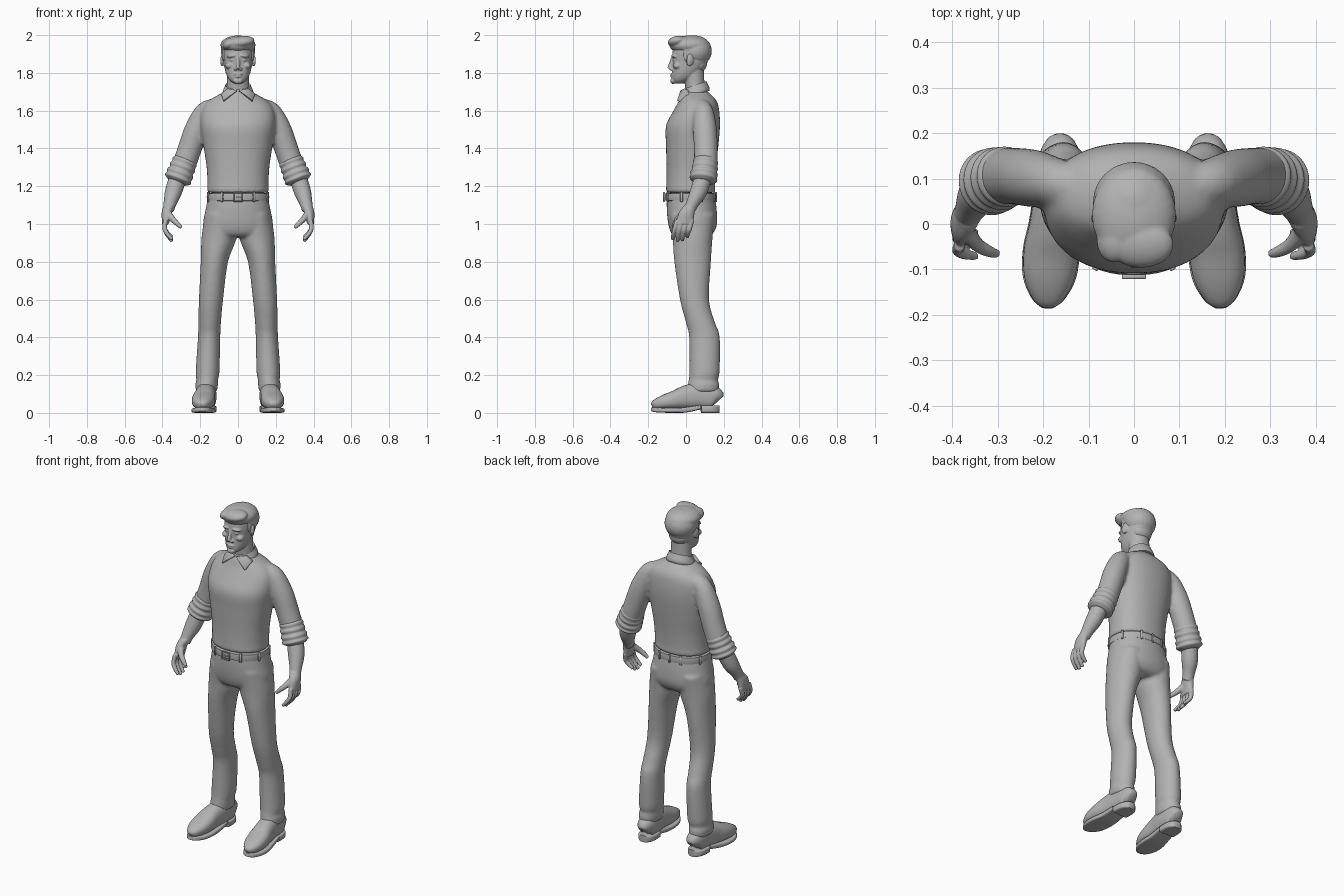
import bpy, bmesh
from math import cos, sin, pi, radians, copysign
from mathutils import Vector, Matrix, Euler

old = bpy.data.objects.get("Cube")
if old:
    bpy.data.objects.remove(old, do_unlink=True)

clay = bpy.data.materials.new("plain grey")
clay.use_nodes = True
grey = (0.45, 0.45, 0.45, 1)
clay.diffuse_color = grey
clay.node_tree.nodes["Principled BSDF"].inputs["Base Color"].default_value = grey


def spline(rows, steps):
    """Smoothly interpolate between key rows."""
    result = []
    for i in range(len(rows) - 1):
        before, start, end, after = (rows[max(i - 1, 0)], rows[i], rows[i + 1],
                                     rows[min(i + 2, len(rows) - 1)])
        for k in range(steps):
            t = k / steps
            result.append([b + t * (c - a + t * (2 * a - 5 * b + 4 * c - d + t * (3 * (b - c) + d - a))) / 2
                           for a, b, c, d in zip(before, start, end, after)])
    return result + [list(rows[-1])]


def loft(bm, rows, upright=False, side=1, power=2.0, sides=32, steps=4):
    """Skin over ellipse rows of (x, y, z, radius, other radius)."""
    rows = spline(rows, steps)
    centres = [Vector(r[:3]) for r in rows]
    whole = (centres[-1] - centres[0]).normalized()
    ref = Vector((1, 0, 0)) if abs(whole.y) > 0.7 else Vector((0, 1, 0))
    rings = []
    for i, (row, centre) in enumerate(zip(rows, centres)):
        if upright:
            a, b = Vector((1, 0, 0)), Vector((0, 1, 0))
        else:
            t = (centres[min(i + 1, len(rows) - 1)] - centres[max(i - 1, 0)]).normalized()
            a = (ref - t * ref.dot(t)).normalized()
            b = t.cross(a)
        ring = []
        for k in range(sides):
            c, s = cos(2 * pi * k / sides), sin(2 * pi * k / sides)
            c, s = (copysign(abs(v) ** (2 / power), v) for v in (c, s))
            p = centre + a * row[3] * c + b * row[-1] * s
            ring.append(bm.verts.new((p.x * side, p.y, p.z)))
        rings.append(ring)
    for low, high in zip(rings, rings[1:]):
        for k in range(sides):
            n = (k + 1) % sides
            bm.faces.new((low[k], low[n], high[n], high[k]))
    bm.faces.new(rings[0])
    bm.faces.new(rings[-1])


def placed(centre, size, turn):
    return Matrix.Translation(centre) @ Euler(turn).to_matrix().to_4x4() @ Matrix.Diagonal((*size, 1))


def ball(bm, centre, size, turn=(0, 0, 0)):
    bmesh.ops.create_uvsphere(bm, u_segments=24, v_segments=16, radius=1, matrix=placed(centre, size, turn))


def block(bm, centre, size, turn=(0, 0, 0)):
    bmesh.ops.create_cube(bm, size=1, matrix=placed(centre, size, turn))


def finish(name, bm, voxel=0, relax=0, bevel=0):
    """Make the object, optionally fusing its pieces into one skin."""
    bmesh.ops.recalc_face_normals(bm, faces=bm.faces)
    mesh = bpy.data.meshes.new(name)
    bm.to_mesh(mesh)
    bm.free()
    obj = bpy.data.objects.new(name, mesh)
    bpy.context.collection.objects.link(obj)
    bpy.ops.object.select_all(action='DESELECT')
    obj.select_set(True)
    bpy.context.view_layer.objects.active = obj
    if voxel:
        fuse = obj.modifiers.new("fuse", 'REMESH')
        fuse.mode, fuse.voxel_size = 'VOXEL', voxel
        soft = obj.modifiers.new("soften", 'SMOOTH')
        soft.factor, soft.iterations = 0.5, relax
    if bevel:
        obj.modifiers.new("round", 'BEVEL').width = bevel
    for mod in list(obj.modifiers):
        bpy.ops.object.modifier_apply(modifier=mod.name)
    obj.data.materials.clear()
    obj.data.materials.append(clay)
    bpy.ops.object.shade_smooth_by_angle(angle=radians(50))
    return obj


# Pullover: torso and both sleeves fused
bm = bmesh.new()
loft(bm, [(0, .025, 1.165, .157, .127), (0, .025, 1.18, .164, .131), (0, .025, 1.21, .162, .129),
          (0, .028, 1.3, .166, .131), (0, .033, 1.42, .184, .139), (0, .037, 1.52, .197, .143),
          (0, .055, 1.6, .192, .121), (0, .062, 1.65, .16, .101), (0, .052, 1.69, .092, .076),
          (0, .05, 1.705, .07, .06)], upright=True, power=2.2, sides=48)
for side in (1, -1):
    loft(bm, [(.12, .08, 1.625, .042), (.175, .092, 1.592, .054), (.22, .1, 1.5, .063),
              (.255, .105, 1.4, .063), (.29, .105, 1.3, .062), (.31, .1, 1.25, .055)], side=side)
finish("pullover", bm, voxel=.01, relax=5)

# Trousers: hips and both legs fused
bm = bmesh.new()
loft(bm, [(0, .025, 1.16, .155, .126), (0, .03, 1.08, .171, .132), (0, .035, 1.0, .185, .129),
          (0, .033, .95, .17, .11), (0, .03, .93, .12, .08)], upright=True, power=2.2, sides=48)
for side in (1, -1):
    loft(bm, [(.095, .035, 1.05, .08, .118), (.1, .035, .93, .093, .106), (.125, .035, .8, .072, .097),
              (.143, .045, .6, .064, .077), (.15, .076, .48, .06, .077), (.153, .098, .4, .059, .081),
              (.161, .098, .22, .063, .08), (.163, .092, .175, .057, .078), (.166, .093, .15, .06, .083),
              (.167, .09, .11, .055, .084)], upright=True, side=side)
finish("trousers", bm, voxel=.009, relax=4)

# Belt, loops and buckle
bm = bmesh.new()
loft(bm, [(0, .024, z, .15 + r, .121 + r) for z, r in
          ((1.122, 0), (1.124, .013), (1.143, .016), (1.162, .013), (1.164, 0))],
     upright=True, power=2.2, sides=64, steps=1)
finish("belt", bm)
bm = bmesh.new()
for degrees in (25, 65, 90, 115, 155, 200, 240, 300, 340):
    angle = radians(degrees)
    c, s = cos(angle), sin(angle)
    spread = (abs(c) ** 2.2 + abs(s) ** 2.2) ** (-1 / 2.2)
    block(bm, (.166 * c * spread, .024 + .137 * s * spread, 1.143), (.008, .014, .052), (0, 0, angle))
finish("belt_loops", bm, bevel=.002)
bm = bmesh.new()
for sign in (1, -1):
    block(bm, (sign * .023, -.116, 1.143), (.007, .01, .05))
    block(bm, (0, -.116, 1.143 + sign * .022), (.05, .01, .007))
block(bm, (.008, -.118, 1.143), (.03, .007, .006))
finish("belt_buckle", bm, bevel=.002)

# Head: skull, face features and neck fused
bm = bmesh.new()
loft(bm, [(0, -.035, 1.745, .026, .028), (0, -.02, 1.765, .048, .054), (0, 0, 1.8, .065, .074),
          (0, .02, 1.85, .075, .091), (0, .027, 1.9, .08, .1), (0, .03, 1.95, .074, .09),
          (0, .03, 1.98, .04, .06)], upright=True, power=2.2)
loft(bm, [(0, .06, 1.64, .066, .06), (0, .048, 1.72, .06, .052), (0, .04, 1.82, .058, .055)], upright=True)
loft(bm, [(0, -.068, 1.885, .009), (0, -.08, 1.85, .01), (0, -.087, 1.822, .013)], sides=16)
ball(bm, (0, -.068, 1.757), (.025, .015, .016))
ball(bm, (0, -.073, 1.792), (.024, .01, .006))
ball(bm, (0, -.072, 1.78), (.02, .01, .006))
for side in (1, -1):
    ball(bm, (side * .034, -.063, 1.889), (.026, .014, .008), (0, side * .12, side * .35))
    ball(bm, (side * .031, -.058, 1.868), (.014, .012, .008))
    ball(bm, (side * .046, -.045, 1.838), (.022, .024, .018))
    ball(bm, (side * .013, -.077, 1.82), (.01, .012, .008))
    ball(bm, (side * .083, .022, 1.868), (.009, .02, .034), (-.2, 0, side * .35))
finish("head", bm, voxel=.004, relax=2)

# Hair: swept top, crown, nape and sideburns fused
bm = bmesh.new()
ball(bm, (0, .02, 1.947), (.093, .108, .051))
ball(bm, (0, .047, 1.915), (.091, .09, .083))
ball(bm, (0, .065, 1.85), (.062, .046, .05))
ball(bm, (.015, -.045, 1.965), (.073, .052, .03), (.15, -.12, 0))
ball(bm, (-.045, -.035, 1.955), (.04, .05, .028), (0, -.5, 0))
for side in (1, -1):
    ball(bm, (side * .075, .0, 1.895), (.01, .014, .035))
finish("hair", bm, voxel=.005, relax=3)

# Shirt collar band, tilted up at the back
bm = bmesh.new()
loft(bm, [(0, .048, 1.68, .08, .076), (0, .048, 1.695, .083, .077), (0, .048, 1.728, .07, .063),
          (0, .048, 1.735, .066, .059), (0, .048, 1.7, .058, .05)], upright=True, sides=40)
for v in bm.verts:
    v.co.z += (v.co.y - .05) * .34
finish("shirt_collar", bm)

# Pointed collar flaps
for side, label in ((1, "left"), (-1, "right")):
    bm = bmesh.new()
    corners = ((.004, -.024, 1.708), (.055, -.004, 1.718), (.09, .004, 1.69), (.076, -.043, 1.652))
    back = [bm.verts.new((x * side, y + .016, z - .006)) for x, y, z in corners]
    front = [bm.verts.new((x * side, y - .006, z)) for x, y, z in corners]
    bm.faces.new(back)
    bm.faces.new(front)
    for i in range(4):
        j = (i + 1) % 4
        bm.faces.new((back[i], back[j], front[j], front[i]))
    finish(label + "_collar_flap", bm, bevel=.002)

for side, label in ((1, "left"), (-1, "right")):
    # Rolled sleeve with folds
    bm = bmesh.new()
    folds = (.056, .067, .064, .07, .065, .073, .069, .073, .05)
    loft(bm, [(.276 + .006 * i, .106 - .002 * i, 1.345 - .0155 * i, r) for i, r in enumerate(folds)], side=side)
    finish(label + "_rolled_sleeve", bm)

    # Forearm, palm, fingers and thumb fused
    bm = bmesh.new()
    loft(bm, [(.317, .092, 1.25, .046), (.342, .066, 1.17, .045), (.36, .035, 1.11, .034),
              (.368, .018, 1.075, .03)], side=side)
    loft(bm, [(.364, .025, 1.1, .029, .034), (.377, .004, 1.06, .027, .042), (.384, -.008, 1.0, .018, .046)],
         upright=True, side=side)
    for i in range(4):
        y = -.047 + .026 * i
        reach = (.01, .0, .004, .022)[i]
        loft(bm, [(.384, y, 1.02, .013), (.388, y - .012, .975, .0125), (.372, y - .02, .94 + reach / 2, .0115),
                  (.348, y - .024, .908 + reach, .009)], side=side, sides=12)
    loft(bm, [(.37, -.015, 1.055, .02), (.346, -.045, 1.025, .016), (.32, -.06, 1.0, .013),
              (.3, -.066, .98, .009)], side=side, sides=12)
    finish(label + "_forearm_and_hand", bm, voxel=.004, relax=2)

    # Shoe upper
    bm = bmesh.new()
    loft(bm, [(.162, .172, .065, .025, .035), (.163, .15, .08, .046, .06), (.167, .07, .09, .053, .07),
              (.175, 0, .082, .055, .063), (.182, -.06, .068, .061, .05), (.187, -.12, .056, .055, .038),
              (.19, -.165, .044, .034, .025), (.191, -.18, .038, .014, .012)], side=side, power=2.4)
    finish(label + "_shoe", bm)

    # Sole and heel
    bm = bmesh.new()
    loft(bm, [(.17, .075, .03, .05, .012), (.176, 0, .016, .056, .014), (.182, -.06, .013, .063, .013),
              (.187, -.12, .014, .058, .013), (.19, -.165, .017, .036, .013), (.191, -.184, .02, .012, .01)],
         side=side, power=5)
    loft(bm, [(.167, .08, .02, .052, .02), (.165, .13, .02, .051, .02), (.163, .16, .02, .04, .02),
              (.162, .177, .02, .022, .02)], side=side, power=5)
    finish(label + "_shoe_sole", bm)
